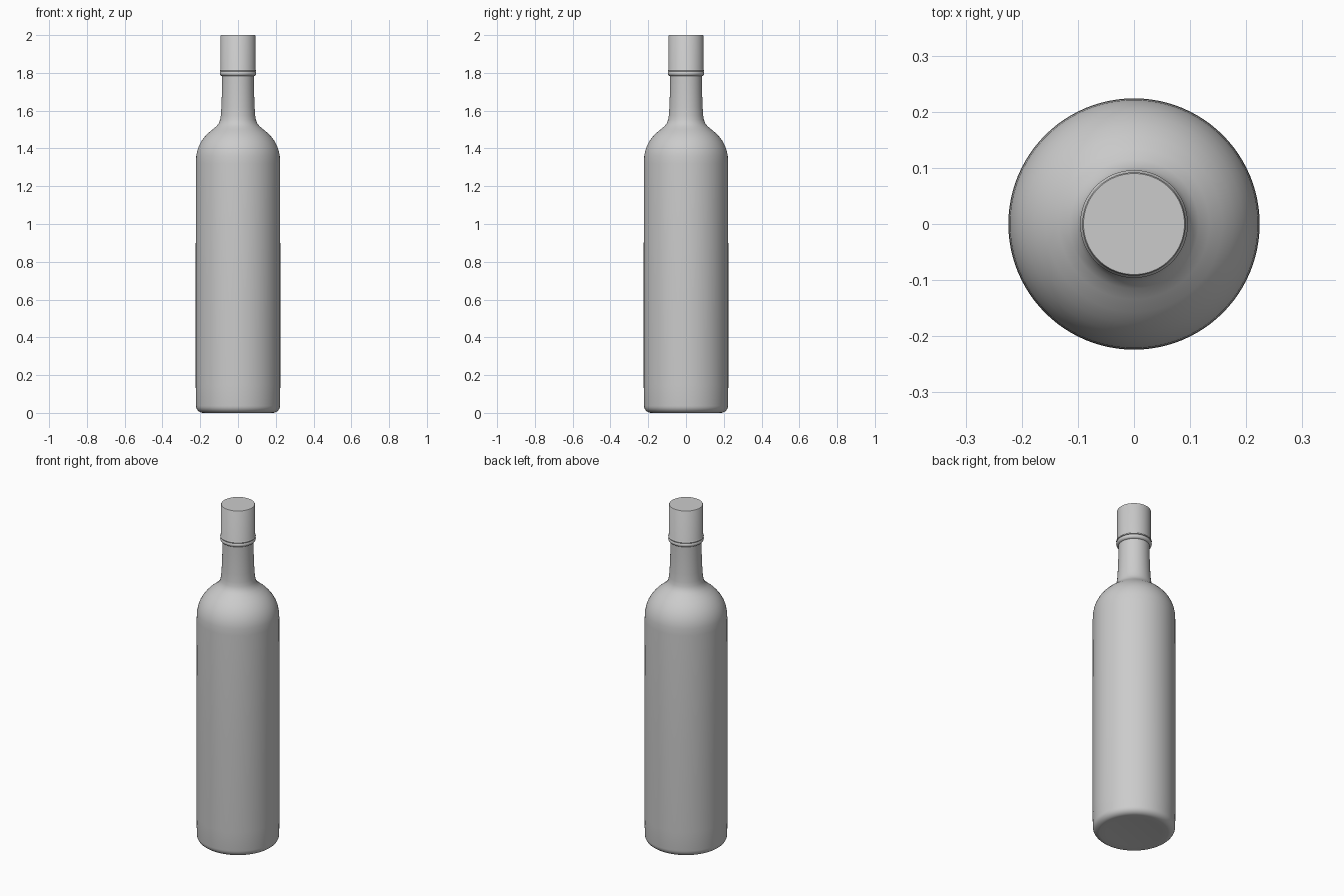
import bpy, bmesh, math

if "Cube" in bpy.data.objects:
    bpy.data.objects.remove(bpy.data.objects["Cube"])

SEGMENTS = 96


def lathe(name, profile, angle=40):
    """Revolve (radius, z) points about the z axis; ends at radius 0 close."""
    bm = bmesh.new()
    verts = [bm.verts.new((r, 0, z)) for r, z in profile]
    edges = [bm.edges.new(pair) for pair in zip(verts, verts[1:])]
    bmesh.ops.spin(bm, geom=verts + edges, cent=(0, 0, 0), axis=(0, 0, 1),
                   angle=2 * math.pi, steps=SEGMENTS, use_merge=True)
    bmesh.ops.remove_doubles(bm, verts=bm.verts, dist=1e-5)
    bmesh.ops.recalc_face_normals(bm, faces=bm.faces)
    mesh = bpy.data.meshes.new(name)
    bm.to_mesh(mesh)
    bm.free()
    obj = bpy.data.objects.new(name, mesh)
    bpy.context.collection.objects.link(obj)
    bpy.ops.object.select_all(action='DESELECT')
    obj.select_set(True)
    bpy.context.view_layer.objects.active = obj
    bpy.ops.object.shade_smooth_by_angle(angle=math.radians(angle))
    return obj


def arc(cr, cz, rad, a0, a1, steps=6):
    """Points on a circular arc in the profile plane."""
    return [(cr + rad * math.cos(math.radians(a0 + (a1 - a0) * i / steps)),
             cz + rad * math.sin(math.radians(a0 + (a1 - a0) * i / steps)))
            for i in range(steps + 1)]


# Glass body: base, rounded heel, straight wall, shoulder and neck
body = [(0, 0.005), (0.15, 0.004)]
body += arc(0.185, 0.037, 0.037, -90, 0)
body += [(0.224, 0.15), (0.224, 0.70), (0.223, 1.32), (0.221, 1.36),
         (0.216, 1.387), (0.207, 1.413), (0.194, 1.438), (0.177, 1.461),
         (0.157, 1.482), (0.134, 1.501), (0.115, 1.517), (0.102, 1.533),
         (0.095, 1.551), (0.091, 1.575), (0.088, 1.62), (0.085, 1.70),
         (0.084, 1.78), (0.084, 1.81), (0, 1.81)]
lathe("bottle_body", body)

# Rounded collar ring beneath the cap
ring = [(0.080, 1.782)] + arc(0.082, 1.797, 0.014, -75, 75, 10) + [(0.080, 1.812)]
lathe("neck_ring", ring, 60)

# Cap with a small flared lower lip
cap = [(0, 1.808), (0.095, 1.808), (0.096, 1.813), (0.092, 1.820),
       (0.092, 1.997), (0.090, 2.0), (0, 2.0)]
lathe("cap", cap)
